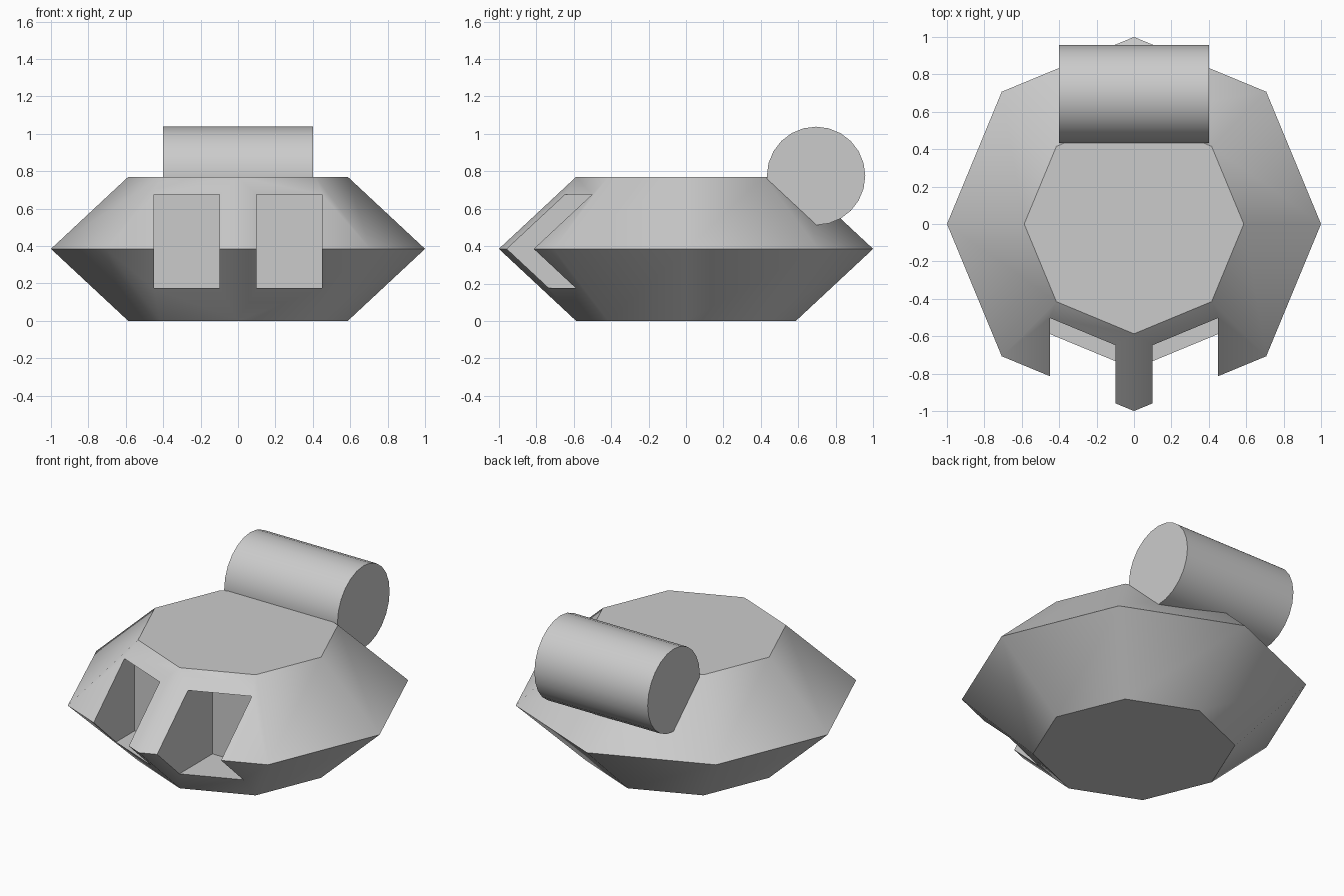
import bpy, bmesh, math

if "Cube" in bpy.data.objects:
    bpy.data.objects.remove(bpy.data.objects["Cube"])

H, R_MID, R_END = 0.77, 1.0, 0.587


def activate(obj):
    bpy.ops.object.select_all(action='DESELECT')
    obj.select_set(True)
    bpy.context.view_layer.objects.active = obj


# Body: octagonal double frustum from three rings
bm = bmesh.new()
rings = [[bm.verts.new((r * math.cos(i * math.pi / 4), r * math.sin(i * math.pi / 4), z))
          for i in range(8)]
         for r, z in ((R_END, 0), (R_MID, H / 2), (R_END, H))]
for low, high in zip(rings, rings[1:]):
    for i in range(8):
        j = (i + 1) % 8
        bm.faces.new((low[i], low[j], high[j], high[i]))
bm.faces.new(rings[0][::-1])
bm.faces.new(rings[2])
mesh = bpy.data.meshes.new("body")
bm.to_mesh(mesh)
bm.free()
body = bpy.data.objects.new("body", mesh)
bpy.context.collection.objects.link(body)

# Two rectangular front pockets, cut back to y = -0.4
for side in (-1, 1):
    bpy.ops.mesh.primitive_cube_add(size=1, location=(side * 0.275, -0.8, 0.425))
    cutter = bpy.context.object
    cutter.name = "pocket_cutter"
    cutter.scale = (0.35, 0.8, 0.5)
    cutter.hide_render = True
    bpy.context.view_layer.update()
    cut = body.modifiers.new("pocket", 'BOOLEAN')
    cut.operation = 'DIFFERENCE'
    cut.solver = 'EXACT'
    cut.object = cutter
    activate(body)
    bpy.ops.object.modifier_apply(modifier=cut.name)
    bpy.data.objects.remove(cutter)
activate(body)
bpy.ops.object.shade_smooth_by_angle(angle=math.radians(35))

# Roller lying across the rear top edge
bpy.ops.mesh.primitive_cylinder_add(vertices=24, radius=0.263, depth=0.8,
                                    location=(0, 0.695, 0.775),
                                    rotation=(0, math.pi / 2, 0))
roller = bpy.context.object
roller.name = "rear_roller"
bpy.ops.object.shade_smooth_by_angle(angle=math.radians(30))
